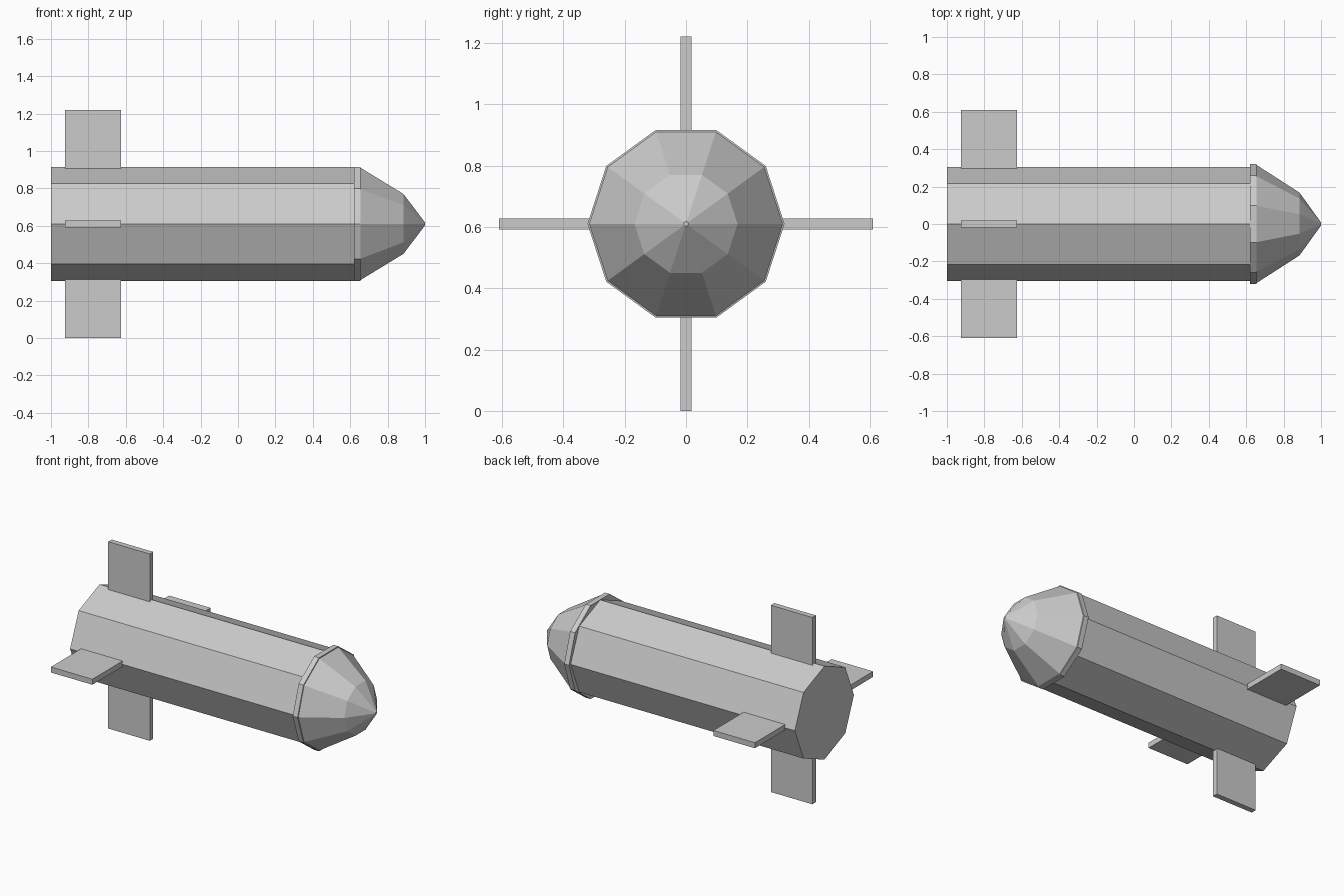
import bpy, bmesh, math

if "Cube" in bpy.data.objects:
    bpy.data.objects.remove(bpy.data.objects["Cube"])

CENTRE_Z = 0.61

grey = bpy.data.materials.new("light grey")
grey.diffuse_color = (0.6, 0.6, 0.6, 1)
grey.use_nodes = True
grey.node_tree.nodes["Principled BSDF"].inputs["Base Color"].default_value = grey.diffuse_color


def finish(bm, name):
    bmesh.ops.recalc_face_normals(bm, faces=bm.faces)
    mesh = bpy.data.meshes.new(name)
    bm.to_mesh(mesh)
    bm.free()
    mesh.materials.append(grey)
    obj = bpy.data.objects.new(name, mesh)
    bpy.context.collection.objects.link(obj)
    return obj


def lathe_x(name, sides, profile):
    """Faceted solid along x from (x, radius) stations, capped at both ends."""
    bm = bmesh.new()
    rings = []
    for x, r in profile:
        angles = [2 * math.pi * i / sides for i in range(sides)]
        rings.append([bm.verts.new((x, r * math.cos(a), CENTRE_Z + r * math.sin(a)))
                      for a in angles])
    for a, b in zip(rings, rings[1:]):
        for i in range(sides):
            j = (i + 1) % sides
            bm.faces.new((a[i], a[j], b[j], b[i]))
    bm.faces.new(rings[0])
    bm.faces.new(rings[-1])
    return finish(bm, name)


def box(name, lo, hi):
    bm = bmesh.new()
    bmesh.ops.create_cube(bm, size=1)
    for v in bm.verts:
        v.co = [l + (c + 0.5) * (h - l) for c, l, h in zip(v.co, lo, hi)]
    return finish(bm, name)


# Eight-sided body tube
lathe_x("body", 8, [(-1.0, 0.305), (0.625, 0.305)])

# Ten-sided nose: collar, then two cone stages to a tiny blunt tip
lathe_x("nose", 10, [(0.62, 0.321), (0.655, 0.321), (0.656, 0.315),
                     (0.885, 0.168), (1.0, 0.008)])

# Four tail fins around the axis
for i, side in enumerate(("left", "top", "right", "bottom")):
    fin = box("fin_" + side, (-0.925, -0.61, -0.018), (-0.625, -0.28, 0.018))
    fin.rotation_euler.x = -i * math.pi / 2
    fin.location.z = CENTRE_Z
